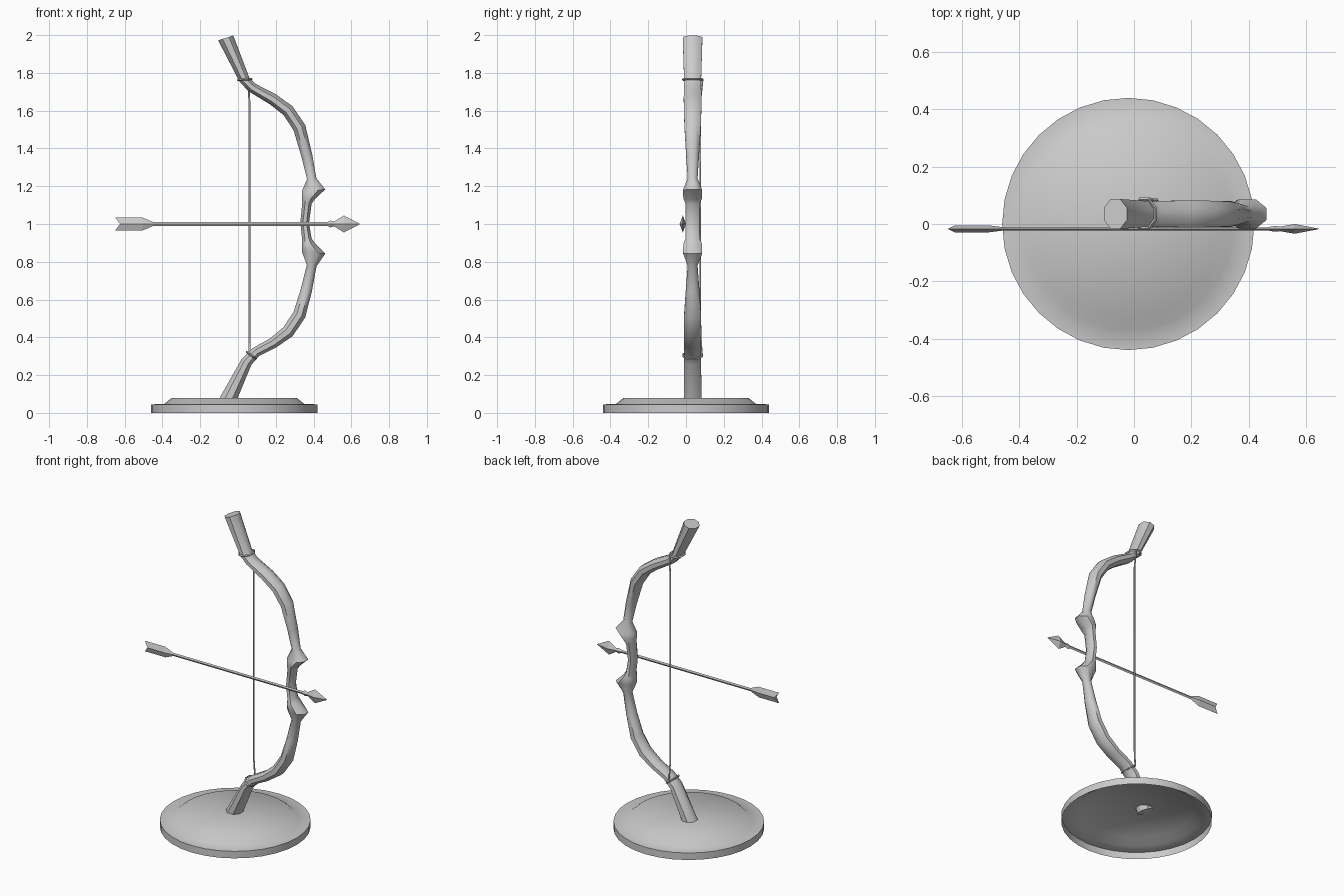
import bpy, bmesh
from math import sin, cos, pi, radians
from mathutils import Vector

if "Cube" in bpy.data.objects:
    bpy.data.objects.remove(bpy.data.objects["Cube"])

YC = 0.035          # depth of the bow's centre plane
YA = -0.017         # depth of the arrow


def finish(name, bm, angle=None):
    bmesh.ops.recalc_face_normals(bm, faces=bm.faces)
    me = bpy.data.meshes.new(name)
    bm.to_mesh(me)
    bm.free()
    ob = bpy.data.objects.new(name, me)
    bpy.context.collection.objects.link(ob)
    if angle:
        bpy.ops.object.select_all(action='DESELECT')
        ob.select_set(True)
        bpy.context.view_layer.objects.active = ob
        bpy.ops.object.shade_smooth_by_angle(angle=radians(angle))
    return ob


def loft(name, rings, angle=None, closed=False, caps=True):
    """Skin a list of point rings with quads."""
    bm = bmesh.new()
    vs = [[bm.verts.new(p) for p in r] for r in rings]
    n = len(vs[0])
    pairs = list(zip(vs, vs[1:])) + ([(vs[-1], vs[0])] if closed else [])
    for a, b in pairs:
        for i in range(n):
            j = (i + 1) % n
            bm.faces.new((a[i], a[j], b[j], b[i]))
    if caps and not closed:
        bm.faces.new(vs[0])
        bm.faces.new(vs[-1])
    return finish(name, bm, angle)


def section(x, z, direction, hw, hy, n=8):
    """Flat-sided ring around a point of the bow, across the given x-z direction."""
    k = 1 / cos(pi / n)
    t = Vector(direction).normalized()
    pts = []
    for i in range(n):
        a = 2 * pi * (i + 0.5) / n
        u = cos(a) * hw * k
        pts.append((x + u * t.x, YC + sin(a) * hy * k, z + u * t.y))
    return pts


# Display base: a thin stepped shell, open underneath
profile = [(0.44, 0), (0.44, 0.045), (0.37, 0.048), (0.33, 0.08)]
loft_rings = [[(-0.02 + r * cos(2 * pi * i / 32), r * sin(2 * pi * i / 32), z)
               for i in range(32)] for r, z in profile]
base = loft("display_base", loft_rings, 40, caps=False)
bm = bmesh.new()
bm.from_mesh(base.data)
bm.verts.ensure_lookup_table()
bm.faces.new([v for v in bm.verts if v.co.z > 0.07]).smooth = True
bmesh.ops.recalc_face_normals(bm, faces=bm.faces)
bm.to_mesh(base.data)
bm.free()

# Bow body: x, z, across direction (x, z), half width, half depth
bow = [
    (-0.065, 1.985, (1, 0.32), 0.042, 0.052),
    (0.035, 1.762, (1, 0.40), 0.028, 0.045),
    (0.075, 1.722, (0.75, 0.8), 0.027, 0.045),
    (0.185, 1.66, (0.5, 0.87), 0.031, 0.047),
    (0.265, 1.60, (0.7, 0.7), 0.033, 0.046),
    (0.325, 1.51, (1, 0.45), 0.034, 0.043),
    (0.365, 1.36, (1, 0.25), 0.029, 0.034),
    (0.39, 1.24, (1, 0.1), 0.025, 0.026),
    (0.40, 1.178, (1, 0.08), 0.062, 0.051),
    (0.372, 1.137, (1, -0.2), 0.034, 0.049),
    (0.365, 1.11, (1, -0.15), 0.025, 0.038),
    (0.353, 1.005, (1, 0), 0.023, 0.037),
    (0.365, 0.92, (1, 0.15), 0.025, 0.038),
    (0.372, 0.893, (1, 0.2), 0.034, 0.049),
    (0.40, 0.848, (1, -0.08), 0.062, 0.051),
    (0.39, 0.78, (1, -0.15), 0.026, 0.026),
    (0.362, 0.65, (1, -0.25), 0.030, 0.036),
    (0.325, 0.52, (1, -0.45), 0.034, 0.045),
    (0.265, 0.43, (0.7, -0.7), 0.034, 0.046),
    (0.185, 0.37, (0.5, -0.87), 0.029, 0.045),
    (0.095, 0.322, (0.65, -0.76), 0.027, 0.044),
    (0.045, 0.27, (1, -0.6), 0.030, 0.045),
    (-0.055, 0.065, (1, -0.4), 0.044, 0.047),
]
loft("bow_body", [section(*p) for p in bow], 50)


def wrap(name, x, z, direction, hw, hy):
    """Thin cord loop tied around the bow."""
    path = [Vector(p) for p in section(x, z, direction, hw, hy)]
    c = Vector((x, YC, z))
    t = Vector((direction[0], 0, direction[1])).normalized()
    up = t.cross(Vector((0, 1, 0)))
    rings = []
    for p in path:
        out = (p - c).normalized()
        rings.append([p + 0.006 * (cos(k * pi / 2) * out + sin(k * pi / 2) * up)
                      for k in range(4)])
    loft(name, rings, closed=True)


wrap("string_loop_upper", 0.036, 1.765, (1, 0.08), 0.037, 0.051)
wrap("string_loop_lower", 0.07, 0.305, (1, -0.75), 0.031, 0.049)

# Bow string, running just behind the limbs
string = [(0.055, 0.088, 1.765), (0.06, 0.076, 1.65),
          (0.06, 0.076, 0.42), (0.062, 0.085, 0.305)]
loft("bow_string", [[(x + 0.005 * cos(k * pi / 3), y + 0.005 * sin(k * pi / 3), z)
                     for k in range(6)] for x, y, z in string], 60)


def diamond(x, hy, hz, dx=0):
    """Four-point arrow section; dx shifts the side points for a notch."""
    return [(x + dx, YA + hy, 1), (x, YA, 1 + hz), (x + dx, YA - hy, 1), (x, YA, 1 - hz)]


# Arrow
loft("arrow_shaft", [diamond(-0.62, 0.005, 0.010), diamond(0.54, 0.005, 0.010)])
loft("arrow_head", [diamond(0.47, 0.006, 0.009), diamond(0.49, 0.010, 0.018),
                    diamond(0.51, 0.008, 0.013), diamond(0.56, 0.017, 0.045),
                    diamond(0.645, 0.0008, 0.001)])
loft("arrow_fletching", [diamond(-0.65, 0.012, 0.034, 0.025),
                         diamond(-0.505, 0.012, 0.034),
                         diamond(-0.45, 0.005, 0.011)])
